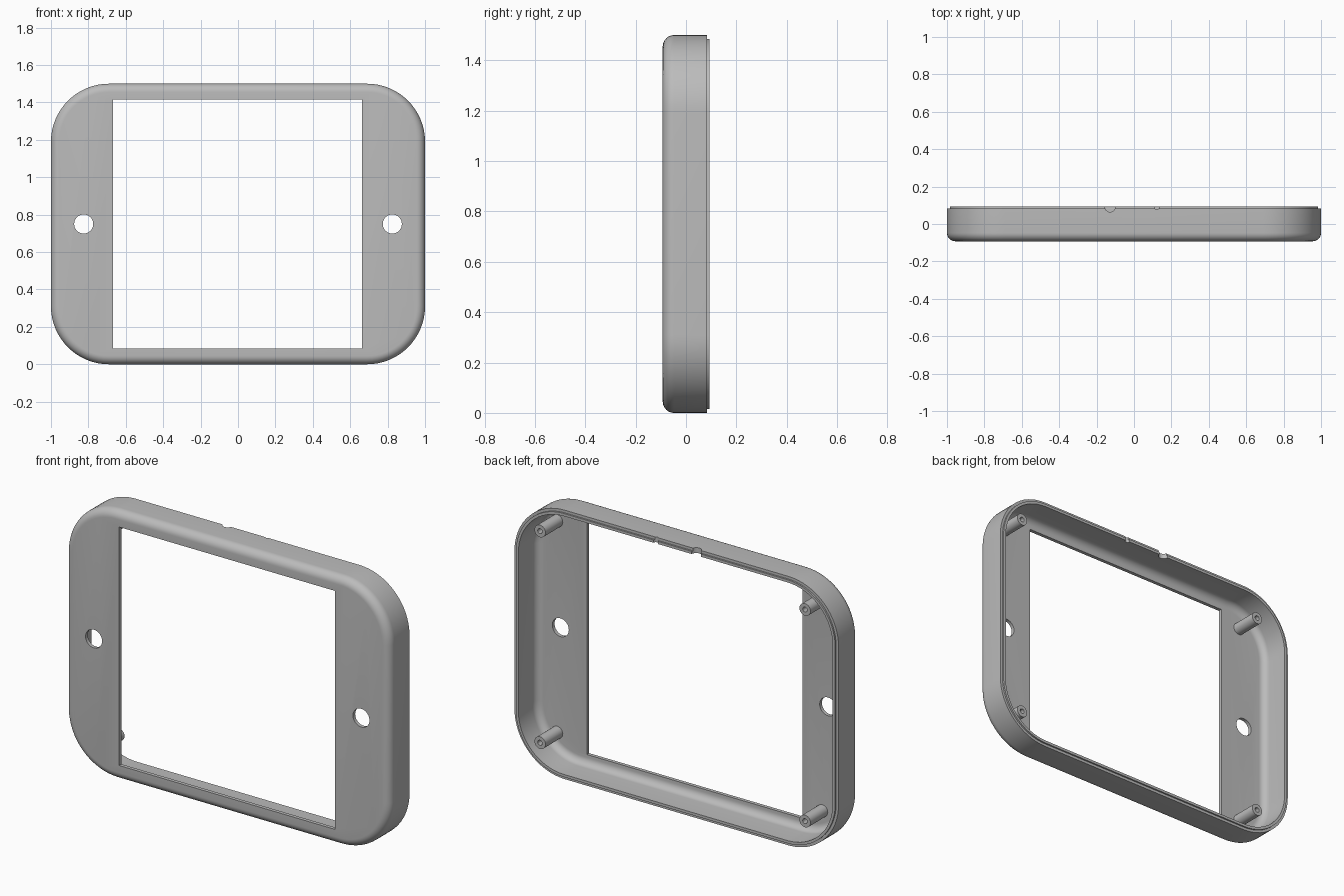
import bpy, bmesh, math
from mathutils import Matrix, Vector

if "Cube" in bpy.data.objects:
    bpy.data.objects.remove(bpy.data.objects["Cube"], do_unlink=True)

W, H, R = 2.0, 1.5, 0.31            # outline size and corner radius
FRONT, BACK = -0.0925, 0.0925
WALL, PLATE, LIP = 0.03, 0.02, 0.009

grey = bpy.data.materials.new("plain grey")
grey.use_nodes = True
colour = (0.5, 0.5, 0.5, 1)
grey.diffuse_color = colour
grey.node_tree.nodes["Principled BSDF"].inputs["Base Color"].default_value = colour


def make_object(name, bm):
    bmesh.ops.recalc_face_normals(bm, faces=bm.faces)
    mesh = bpy.data.meshes.new(name)
    bm.to_mesh(mesh)
    bm.free()
    obj = bpy.data.objects.new(name, mesh)
    bpy.context.collection.objects.link(obj)
    mesh.materials.append(grey)
    return obj


def loft(name, rings):
    """Skin a list of equal rings and cap both ends."""
    bm = bmesh.new()
    loops = [[bm.verts.new(p) for p in ring] for ring in rings]
    n = len(loops[0])
    for a, b in zip(loops, loops[1:]):
        for i in range(n):
            j = (i + 1) % n
            bm.faces.new((a[i], a[j], b[j], b[i]))
    bm.faces.new(loops[0])
    bm.faces.new(loops[-1])
    return make_object(name, bm)


def outline(inset, y, steps=16):
    """Rounded rectangle in the xz plane."""
    r = R - inset
    points = []
    for k, (sx, sz) in enumerate([(1, 1), (-1, 1), (-1, -1), (1, -1)]):
        for i in range(steps + 1):
            a = math.pi / 2 * (k + i / steps)
            points.append((sx * (W / 2 - R) + r * math.cos(a), y,
                           H / 2 + sz * (H / 2 - R) + r * math.sin(a)))
    return points


def fillet(inset, y, radius, steps=8):
    """Quarter round from the front plate to the side wall."""
    return [(inset + radius * (1 - math.sin(a)), y + radius * (1 - math.cos(a)))
            for a in (math.pi / 2 * i / steps for i in range(steps + 1))]


def circle(x, y, z, r, n=24):
    return [(x + r * math.cos(2 * math.pi * i / n), y,
             z + r * math.sin(2 * math.pi * i / n)) for i in range(n)]


def box(name, centre, size):
    bm = bmesh.new()
    bmesh.ops.create_cube(bm, size=1, matrix=Matrix.Translation(centre)
                          @ Matrix.Diagonal((*size, 1)))
    return make_object(name, bm)


def cylinder(name, centre, radius, depth, along_y):
    bm = bmesh.new()
    turn = Matrix.Rotation(math.pi / 2 if along_y else 0, 4, "X")
    bmesh.ops.create_cone(bm, cap_ends=True, segments=40, radius1=radius,
                          radius2=radius, depth=depth,
                          matrix=Matrix.Translation(centre) @ turn)
    return make_object(name, bm)


def smooth(obj):
    bpy.ops.object.select_all(action="DESELECT")
    obj.select_set(True)
    bpy.context.view_layer.objects.active = obj
    bpy.ops.object.shade_smooth_by_angle(angle=math.radians(30))


# Hollow shell: rounded front, stepped back rim, rounded inside
profile = fillet(0, FRONT, 0.045)
profile += [(0, BACK - LIP), (WALL / 2, BACK - LIP), (WALL / 2, BACK), (WALL, BACK)]
profile += reversed(fillet(WALL, FRONT + PLATE, 0.04))
shell = loft("front_shell", [outline(*p) for p in profile])

# Window, side holes and two notches in the top rim
cutters = [box("window_cutter", Vector((-0.003, FRONT, 0.75)), (1.33, 0.2, 1.33))]
for side in (-1, 1):
    cutters.append(cylinder("hole_cutter", Vector((side * 0.825, FRONT, 0.75)), 0.051, 0.2, True))
for x, r in ((-0.128, 0.028), (0.122, 0.014)):
    cutters.append(cylinder("notch_cutter", Vector((x, BACK, H)), r, 0.2, False))
bpy.context.view_layer.objects.active = shell
for cutter in cutters:
    cutter.hide_render = True
    mod = shell.modifiers.new("cut", "BOOLEAN")
    mod.operation = "DIFFERENCE"
    mod.solver = "EXACT"
    mod.object = cutter
    bpy.ops.object.modifier_apply(modifier=mod.name)
for cutter in cutters:
    bpy.data.objects.remove(cutter, do_unlink=True)
smooth(shell)

# Four screw posts with blind holes
for side, x in (("right", -0.79), ("left", 0.845)):
    for level, z in (("lower", 0.16), ("upper", 1.34)):
        steps = ((FRONT + PLATE / 2, 0.034), (0.08, 0.034), (0.08, 0.014), (-0.04, 0.014))
        smooth(loft(f"{level}_{side}_post", [circle(x, y, z, r) for y, r in steps]))
